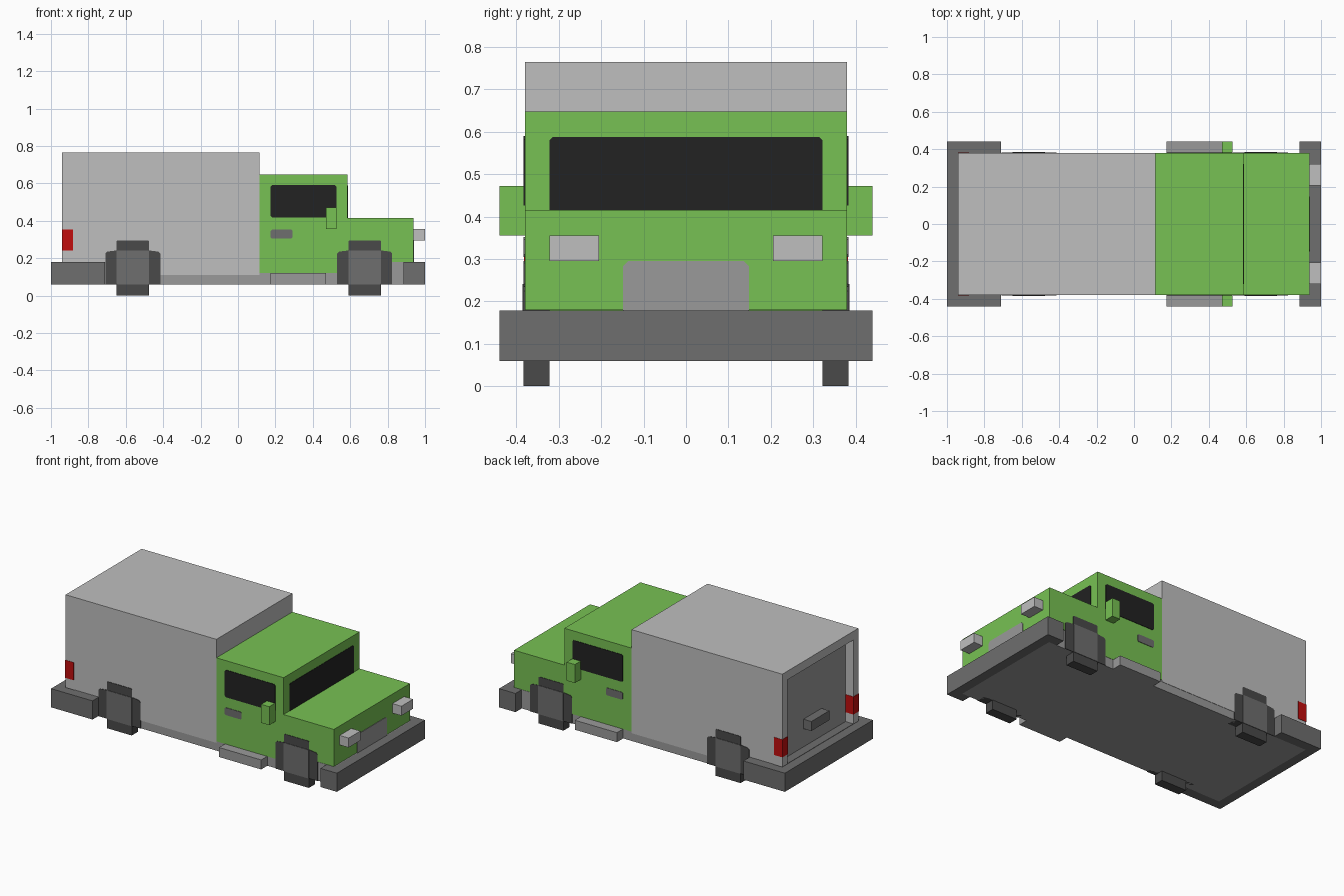
import bpy, bmesh

cube = bpy.data.objects.get("Cube")
if cube:
    bpy.data.objects.remove(cube, do_unlink=True)


def material(name, hex_code):
    def linear(c):
        return c / 12.92 if c <= 0.04045 else ((c + 0.055) / 1.055) ** 2.4
    rgb = [linear(int(hex_code[i:i + 2], 16) / 255) for i in (0, 2, 4)]
    m = bpy.data.materials.new(name)
    m.use_nodes = True
    m.diffuse_color = (*rgb, 1)
    m.node_tree.nodes["Principled BSDF"].inputs["Base Color"].default_value = (*rgb, 1)
    return m


GREEN = material("green paint", "77C153")
LIGHT = material("light grey", "BFBFBF")
MID = material("mid grey", "9A9A9A")
DARK = material("dark grey", "6E6E6E")
RUBBER = material("rubber", "4A4A4A")
GLASS = material("black glass", "222222")
RED = material("red lens", "C10D0D")


def prism(name, pts, a, b, mat, axis="y"):
    """Extrude a profile from a to b: (x, z) points along y, or (y, z) points along x."""
    bm = bmesh.new()
    place = (lambda u, w, t: (u, t, w)) if axis == "y" else (lambda u, w, t: (t, u, w))
    lo = [bm.verts.new(place(u, w, a)) for u, w in pts]
    hi = [bm.verts.new(place(u, w, b)) for u, w in pts]
    bm.faces.new(lo)
    bm.faces.new(hi)
    for i in range(len(pts)):
        j = (i + 1) % len(pts)
        bm.faces.new((lo[i], lo[j], hi[j], hi[i]))
    bmesh.ops.recalc_face_normals(bm, faces=bm.faces)
    me = bpy.data.meshes.new(name)
    bm.to_mesh(me)
    bm.free()
    me.materials.append(mat)
    ob = bpy.data.objects.new(name, me)
    bpy.context.collection.objects.link(ob)
    return ob


def rect(u0, u1, w0, w1, cut=0.0, cut_low=None):
    """Rectangle profile with optionally clipped corners."""
    lo = cut if cut_low is None else cut_low
    pts = [(u0, w0 + lo), (u0 + lo, w0), (u1 - lo, w0), (u1, w0 + lo),
           (u1, w1 - cut), (u1 - cut, w1), (u0 + cut, w1), (u0, w1 - cut)]
    return [p for i, p in enumerate(pts) if p != pts[i - 1]]


def box(name, x0, x1, y0, y1, z0, z1, mat):
    return prism(name, rect(x0, x1, z0, z1), y0, y1, mat)


W = 0.38      # body half width
OUT = 0.44    # half width over bumpers, steps and mirrors

# Chassis slab
box("chassis", -0.94, 0.94, -0.378, 0.378, 0.06, 0.178, MID)

# Cargo body with a lower skirt between the wheels
prism("cargo_box", [(-0.88, 0.18), (-0.42, 0.18), (-0.42, 0.11), (0.115, 0.11),
                    (0.115, 0.765), (-0.88, 0.765)], -W, W, LIGHT)
box("rear_door_lintel", -0.94, -0.88, -W, W, 0.71, 0.765, LIGHT)
box("rear_door", -0.885, -0.878, -0.33, 0.33, 0.18, 0.71, MID)
box("rear_door_handle", -0.94, -0.885, -0.09, 0.09, 0.295, 0.355, DARK)

# Cab and hood in one stepped profile
prism("cab", [(0.115, 0.12), (0.54, 0.12), (0.54, 0.18), (0.937, 0.18), (0.937, 0.415),
              (0.585, 0.415), (0.585, 0.648), (0.115, 0.648)], -W, W, GREEN)
prism("windscreen", rect(-0.322, 0.322, 0.415, 0.588, 0.008, 0), 0.58, 0.587, GLASS, "x")
prism("grille", rect(-0.148, 0.148, 0.178, 0.295, 0.012, 0), 0.932, 0.94, MID, "x")

# Bumper bars
box("rear_bumper_bar", -1.0, -0.94, -OUT, OUT, 0.06, 0.178, DARK)
box("front_bumper_bar", 0.94, 1.0, -OUT, OUT, 0.06, 0.178, DARK)
# Floor ledge in front of the rear door
box("rear_ledge", -0.94, -0.88, -W, W, 0.17, 0.18, DARK)

# Blocky wheel outline: a tall block crossed with a wide one, corners clipped
TALL, WIDE, C = 0.0875, 0.147, 0.01
quarter = [(WIDE, 0.235 - C), (WIDE - C, 0.235), (TALL, 0.241), (TALL, 0.295 - C / 2),
           (TALL - C / 2, 0.295)]
lower = [(TALL, 0.0), (TALL, 0.06), (WIDE, 0.06)]
half = lower + quarter
WHEEL = half + [(-x, z) for x, z in reversed(half)]

for side, s in (("left", 1), ("right", -1)):
    def span(a, b):
        return (s * a, s * b)

    # Wheels with flat hub plates
    for end, cx in (("rear", -0.5625), ("front", 0.677)):
        prism(f"{end}_{side}_tyre", [(cx + x, z) for x, z in WHEEL], *span(0.322, 0.383), RUBBER)
        prism(f"{end}_{side}_hub", rect(cx - TALL, cx + TALL, 0.06, 0.241, 0.005),
              *span(0.38, 0.386), DARK)

    # Bumper arms wrapping the corners
    box(f"rear_{side}_bumper_arm", -0.94, -0.71, *span(W - 0.004, OUT), 0.06, 0.178, DARK)
    box(f"front_{side}_bumper_arm", 0.885, 0.94, *span(W - 0.004, OUT), 0.06, 0.178, DARK)

    # Rear corner posts and tail lights
    box(f"{side}_rear_post", -0.94, -0.88, *span(0.33, W), 0.18, 0.71, LIGHT)
    box(f"{side}_tail_light", -0.942, -0.883, *span(0.328, 0.382), 0.24, 0.352, RED)

    # Door details
    prism(f"{side}_door_window", rect(0.175, 0.527, 0.418, 0.59, 0.008), *span(0.376, 0.383), GLASS)
    prism(f"{side}_door_handle", rect(0.175, 0.292, 0.305, 0.352, 0.006), *span(0.376, 0.383), DARK)
    box(f"{side}_mirror", 0.47, 0.527, *span(W, OUT), 0.355, 0.472, GREEN)
    box(f"{side}_step", 0.175, 0.47, *span(W - 0.004, OUT), 0.06, 0.12, MID)

    # Headlights
    box(f"{side}_headlight", 0.935, 1.0, *span(0.205, 0.322), 0.295, 0.355, LIGHT)
